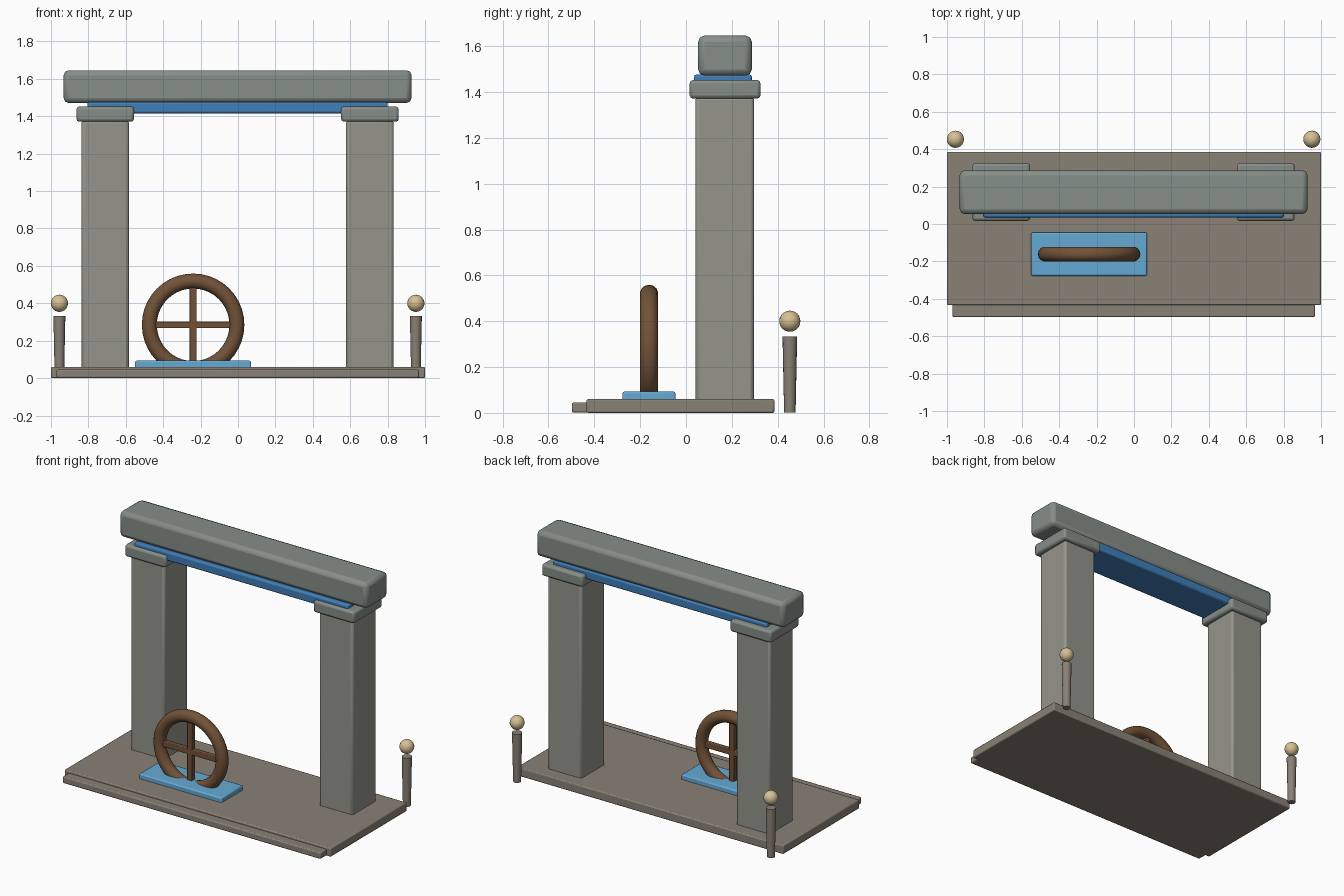
import bpy
from math import pi

if "Cube" in bpy.data.objects:
    bpy.data.objects.remove(bpy.data.objects["Cube"])


def material(name, rgb):
    m = bpy.data.materials.new(name)
    m.diffuse_color = (*rgb, 1)
    m.use_nodes = True
    m.node_tree.nodes["Principled BSDF"].inputs["Base Color"].default_value = m.diffuse_color
    return m


STONE = material("warm_stone", (0.25, 0.22, 0.18))
PILLAR = material("pillar_stone", (0.30, 0.30, 0.26))
LINTEL = material("lintel_stone", (0.24, 0.27, 0.25))
BLUE = material("blue_beam", (0.05, 0.21, 0.48))
PALE = material("pale_blue", (0.13, 0.40, 0.66))
WOOD = material("wood", (0.17, 0.085, 0.04))
BALL = material("ball", (0.68, 0.53, 0.30))


def finish(name, mat, smooth=True):
    o = bpy.context.object
    o.name = name
    o.data.materials.append(mat)
    if smooth:
        bpy.ops.object.shade_smooth_by_angle(angle=0.7)
    return o


def box(name, x, y, z, mat, bevel=0.0, segments=2):
    """Bevelled box given by its min/max on each axis."""
    bpy.ops.mesh.primitive_cube_add(
        size=1, location=[(a + b) / 2 for a, b in (x, y, z)])
    bpy.context.object.scale = [b - a for a, b in (x, y, z)]
    bpy.ops.object.transform_apply(location=False, rotation=False, scale=True)
    if bevel:
        m = bpy.context.object.modifiers.new("bevel", 'BEVEL')
        m.width, m.segments = bevel, segments
    return finish(name, mat)


# Base and front step
box("base", (-1, 1), (-0.434, 0.385), (0, 0.06), STONE, 0.007)
box("front_step", (-0.97, 0.967), (-0.498, -0.42), (0.001, 0.045), STONE, 0.007)

# Pillars with their capitals
for side, cx in (("left", -0.71), ("right", 0.705)):
    box(side + "_pillar", (cx - 0.127, cx + 0.127), (0.041, 0.297),
        (0.002, 1.38), PILLAR, 0.015)
    box(side + "_capital", (cx - 0.154, cx + 0.154), (0.016, 0.325),
        (1.371, 1.452), LINTEL, 0.015)

# Blue beam and lintel
box("under_beam", (-0.805, 0.80), (0.035, 0.287), (1.416, 1.476), BLUE, 0.01)
box("lintel", (-0.932, 0.928), (0.053, 0.287), (1.471, 1.646), LINTEL, 0.027)

# Wheel on its plate
box("wheel_plate", (-0.55, 0.07), (-0.277, -0.046), (0.002, 0.093), PALE, 0.008)
WX, WY, WZ = -0.24, -0.161, 0.285
bpy.ops.mesh.primitive_torus_add(
    location=(WX, WY, WZ), rotation=(pi / 2, 0, 0), major_radius=0.234,
    minor_radius=0.04, major_segments=40, minor_segments=14)
finish("wheel_rim", WOOD)
box("spoke_horizontal", (WX - 0.225, WX + 0.225), (WY - 0.018, WY + 0.018),
    (WZ - 0.018, WZ + 0.018), WOOD, 0.004)
box("spoke_vertical", (WX - 0.018, WX + 0.018), (WY - 0.018, WY + 0.018),
    (WZ - 0.225, WZ + 0.225), WOOD, 0.004)

# Rear posts with balls
for side, px in (("left", -0.955), ("right", 0.951)):
    bpy.ops.mesh.primitive_cone_add(
        vertices=16, radius1=0.025, radius2=0.032, depth=0.332,
        location=(px, 0.453, 0.167))
    finish(side + "_post", STONE)
    bpy.ops.mesh.primitive_uv_sphere_add(
        segments=20, ring_count=12, radius=0.046, location=(px, 0.453, 0.40))
    finish(side + "_post_ball", BALL)
